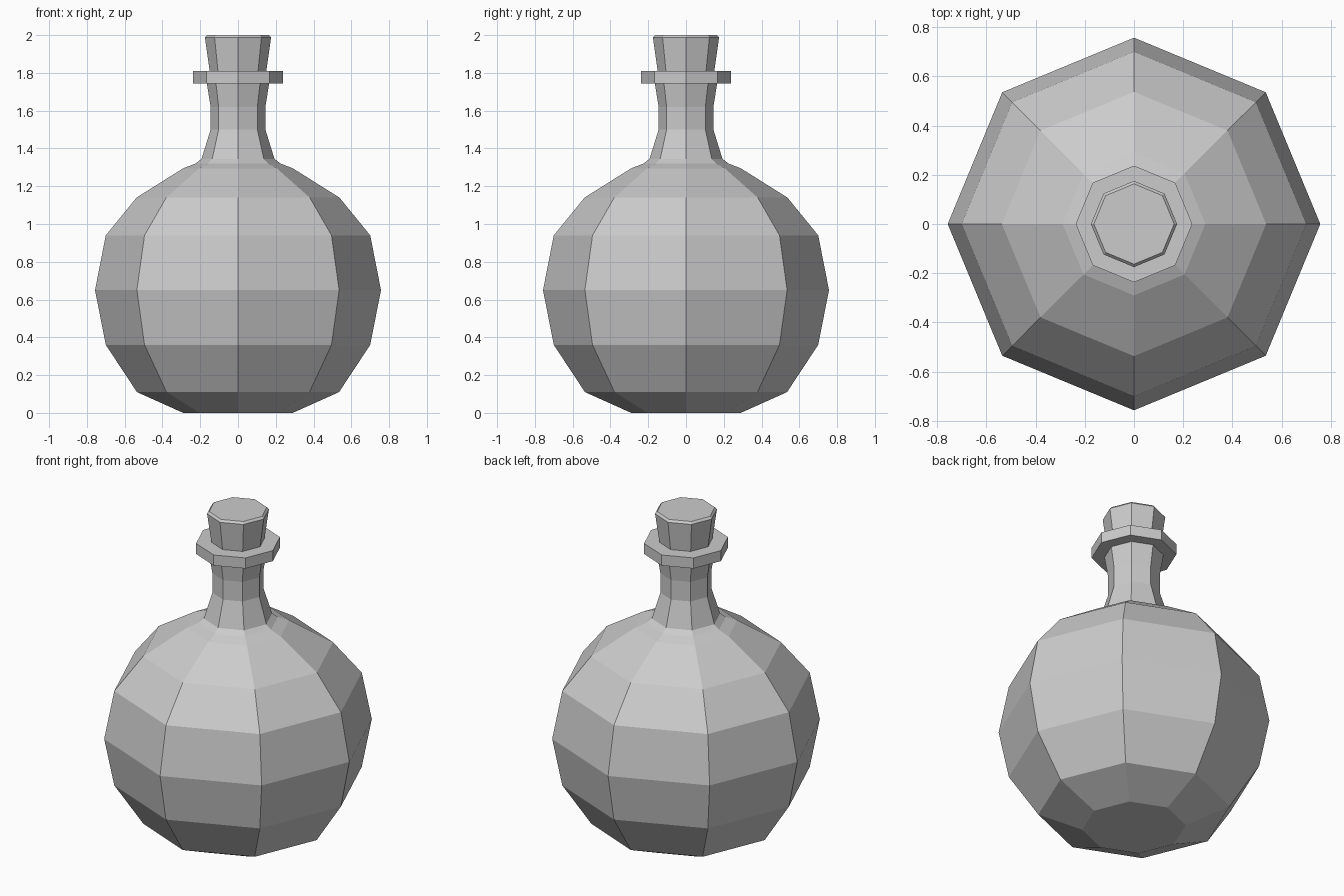
import bpy, bmesh
from math import cos, sin, pi

if "Cube" in bpy.data.objects:
    bpy.data.objects.remove(bpy.data.objects["Cube"])

SIDES = 8


def lathe(name, profile):
    """Flat-faced octagonal solid turned about z from (radius, height) points."""
    bm = bmesh.new()
    rings = [[bm.verts.new((r * cos(2 * pi * i / SIDES), r * sin(2 * pi * i / SIDES), z))
              for i in range(SIDES)] for r, z in profile]
    for low, high in zip(rings, rings[1:]):
        for i in range(SIDES):
            j = (i + 1) % SIDES
            bm.faces.new((low[i], low[j], high[j], high[i]))
    bm.faces.new(rings[0][::-1])
    bm.faces.new(rings[-1])
    mesh = bpy.data.meshes.new(name)
    bm.to_mesh(mesh)
    bm.free()
    obj = bpy.data.objects.new(name, mesh)
    bpy.context.collection.objects.link(obj)
    return obj


# Round flask with shoulder, waisted neck and lip collar
lathe("flask_body", [
    (0.29, 0.0), (0.535, 0.11), (0.70, 0.36), (0.757, 0.65), (0.70, 0.94),
    (0.537, 1.14), (0.29, 1.295), (0.225, 1.32), (0.193, 1.345),
    (0.145, 1.50), (0.145, 1.62), (0.165, 1.745),
    (0.237, 1.745), (0.237, 1.81)])

# Tapered stopper with a small bevelled rim
lathe("stopper", [(0.146, 1.78), (0.15, 1.81), (0.175, 1.987), (0.163, 2.0)])
